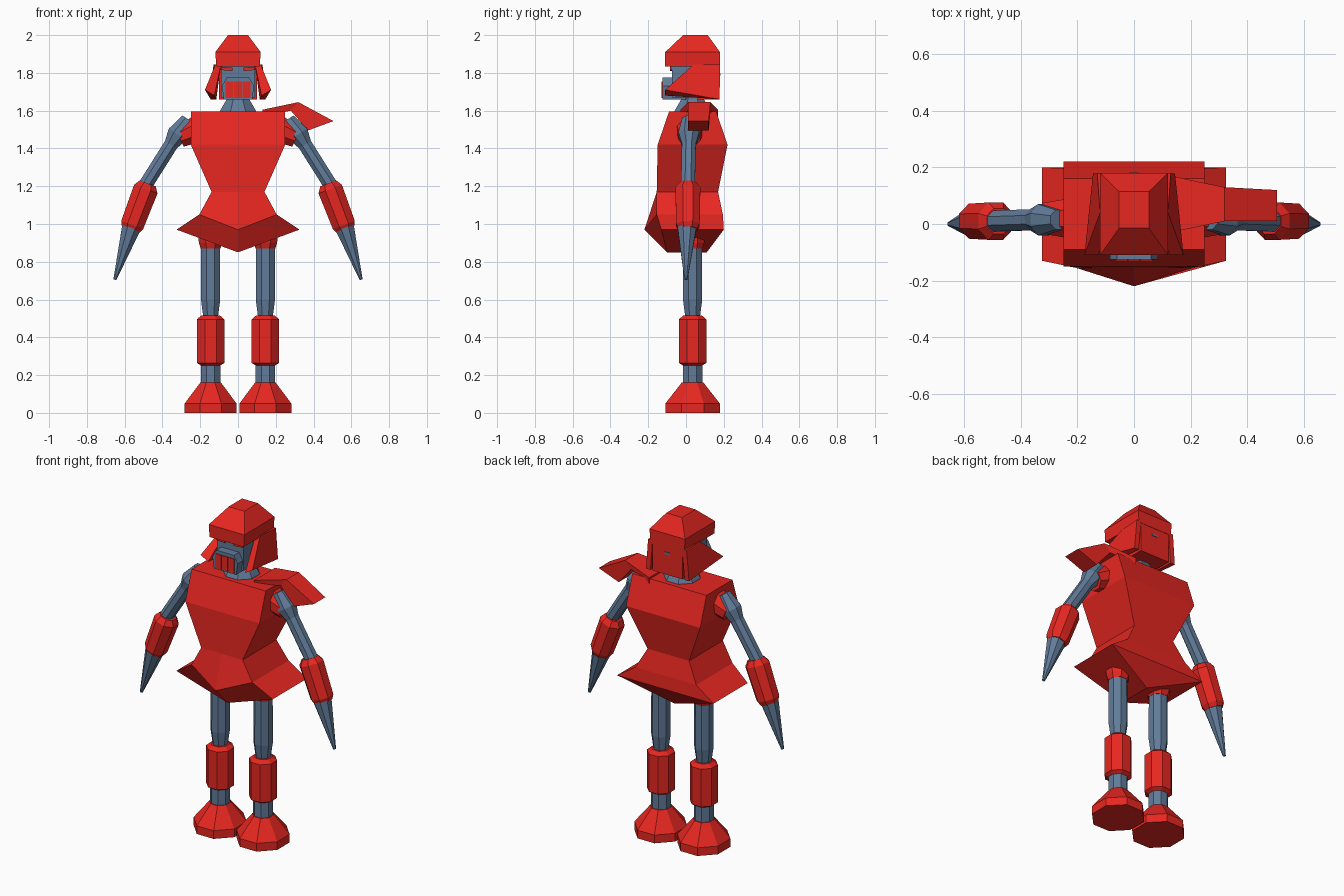
import bpy, bmesh, math
from mathutils import Vector

if "Cube" in bpy.data.objects:
    bpy.data.objects.remove(bpy.data.objects["Cube"])


def material(name, color):
    m = bpy.data.materials.new(name)
    m.diffuse_color = color
    m.use_nodes = True
    m.node_tree.nodes["Principled BSDF"].inputs["Base Color"].default_value = m.diffuse_color
    return m


RED = material("red_paint", (0.80, 0.02, 0.015, 1))
BLUE = material("blue_steel", (0.12, 0.20, 0.32, 1))


def loft(name, rings, mat, apex=None):
    """Skin a list of equal-length vertex rings; an apex replaces the last cap."""
    bm = bmesh.new()
    vs = [[bm.verts.new(p) for p in r] for r in rings]
    n = len(vs[0])
    for a, b in zip(vs, vs[1:]):
        for i in range(n):
            j = (i + 1) % n
            bm.faces.new((a[i], a[j], b[j], b[i]))
    bm.faces.new(vs[0])
    if apex:
        tip = bm.verts.new(apex)
        for i in range(n):
            bm.faces.new((vs[-1][i], vs[-1][(i + 1) % n], tip))
    else:
        bm.faces.new(vs[-1])
    bmesh.ops.recalc_face_normals(bm, faces=bm.faces[:])
    me = bpy.data.meshes.new(name)
    bm.to_mesh(me)
    bm.free()
    me.materials.append(mat)
    ob = bpy.data.objects.new(name, me)
    bpy.context.collection.objects.link(ob)
    return ob


def tube(name, pts, radii, mat, sides=8, sy=1.0):
    """Faceted limb along a straight path; radii are to the flats."""
    pts = [Vector(p) for p in pts]
    d = (pts[-1] - pts[0]).normalized()
    v = Vector((0, 1, 0))
    v = (v - d * v.dot(d)).normalized()
    u = v.cross(d)
    rings = []
    for p, r in zip(pts, radii):
        R = r / math.cos(math.pi / sides)
        ang = [2 * math.pi * (i + 0.5) / sides for i in range(sides)]
        rings.append([p + u * R * math.cos(a) + v * R * sy * math.sin(a) for a in ang])
    return loft(name, rings, mat)


def rect(hx, y0, y1, z):
    return [(-hx, y0, z), (hx, y0, z), (hx, y1, z), (-hx, y1, z)]


def box(name, x0, x1, y0, y1, z0, z1, mat):
    ring = lambda z: [(x0, y0, z), (x1, y0, z), (x1, y1, z), (x0, y1, z)]
    return loft(name, [ring(z0), ring(z1)], mat)


def body_ring(hx, y0, y1, z, mid=None):
    return [(-hx, y0, z), mid or (0, y0, z), (hx, y0, z), (hx, y1, z), (0, y1, z), (-hx, y1, z)]


# Torso with flared skirt and pointed front hem
loft("torso", [
    body_ring(0.25, -0.09, 0.16, 1.595),
    body_ring(0.25, -0.15, 0.22, 1.42),
    body_ring(0.14, -0.155, 0.17, 1.17),
    body_ring(0.205, -0.155, 0.195, 1.05, (0, -0.22, 0.97)),
    body_ring(0.325, -0.13, 0.2, 0.97, (0, -0.10, 0.85)),
], RED, apex=(0, 0.11, 0.85))

# Neck
tube("neck", [(0, 0.035, z) for z in (1.58, 1.60, 1.66, 1.70)], (0.1, 0.095, 0.06, 0.06), BLUE)

# Helmet dome and back of head
loft("helmet", [rect(0.115, -0.11, 0.18, 1.835), rect(0.12, -0.11, 0.18, 1.91),
                rect(0.053, -0.015, 0.115, 2.0)], RED)
box("helmet_back", -0.10, 0.10, 0.06, 0.178, 1.66, 1.84, RED)
box("helmet_back_slot", -0.018, 0.018, 0.17, 0.182, 1.785, 1.797, BLUE)

# Face, muzzle and grille
box("face", -0.09, 0.09, -0.075, 0.07, 1.67, 1.84, BLUE)
loft("muzzle", [rect(0.075, -0.125, 0, 1.66), rect(0.085, -0.125, 0, 1.73),
                rect(0.06, -0.125, 0, 1.775)], BLUE)
for i in (-1, 0, 1):
    box("mouth_grille", i * 0.044 - 0.021, i * 0.044 + 0.021, -0.13, -0.11, 1.668, 1.755, RED)

for s, side in ((-1, "left"), (1, "right")):
    m = lambda pts: [(s * x, y, z) for x, y, z in pts]

    # Eye slit
    loft("eye_" + side, [m([(0.03, y, 1.81), (0.09, y, 1.815), (0.09, y, 1.833), (0.03, y, 1.828)])
                         for y in (-0.085, -0.06)], RED)

    # Flared cheek guard
    outer = [(0.12, 0.04, 1.845), (0.13, 0.18, 1.845), (0.145, 0.178, 1.66), (0.175, -0.11, 1.71)]
    inner = [(0.09, 0.04, 1.845), (0.10, 0.18, 1.845), (0.115, 0.178, 1.66), (0.125, -0.11, 1.68)]
    loft("cheek_guard_" + side, [m(outer), m(inner)], RED)

    # Arm: joint, upper arm, forearm guard, pointed hand
    tube("shoulder_joint_" + side, m([(0.22, 0.02, 1.50), (0.31, 0.02, 1.46)]), (0.07, 0.055), RED)
    tube("upper_arm_" + side, m([(0.265, 0.015, 1.555), (0.32, 0.015, 1.475),
                                 (0.355, 0.015, 1.42), (0.50, 0.01, 1.19)]),
         (0.035, 0.055, 0.037, 0.037), BLUE)
    tube("forearm_" + side, m([(0.478, 0.01, 1.215), (0.488, 0.01, 1.185),
                               (0.56, 0.01, 0.995), (0.568, 0.01, 0.97)]),
         (0.045, 0.066, 0.062, 0.05), RED)
    tube("hand_" + side, m([(0.565, 0.005, 0.98), (0.652, 0.0, 0.705)]), (0.05, 0.008), BLUE)

    # Leg: thigh, hip collar, shin guard, ankle, foot
    leg = lambda *zs: m([(0.145, 0.035, z) for z in zs])
    tube("hip_collar_" + side, leg(0.87, 0.90, 0.97), (0.052, 0.062, 0.07), RED)
    tube("thigh_" + side, leg(0.50, 0.60, 0.95), (0.038, 0.051, 0.05), BLUE)
    tube("shin_" + side, leg(0.25, 0.265, 0.495, 0.515), (0.05, 0.073, 0.073, 0.05), RED)
    tube("ankle_" + side, leg(0.14, 0.27), (0.052, 0.052), BLUE)
    tube("foot_" + side, leg(0.0, 0.05, 0.16), (0.137, 0.137, 0.055), RED, sy=1.05)

# Scarf end trailing off one shoulder
loft("scarf", [
    [(0.13, -0.03, 1.605), (0.13, 0.17, 1.605), (0.13, 0.17, 1.57), (0.13, -0.03, 1.57)],
    [(0.32, 0.01, 1.645), (0.32, 0.13, 1.645), (0.28, 0.13, 1.60), (0.28, 0.01, 1.60)],
    [(0.505, 0.01, 1.545), (0.505, 0.12, 1.545), (0.37, 0.12, 1.495), (0.37, 0.01, 1.495)],
], RED)
